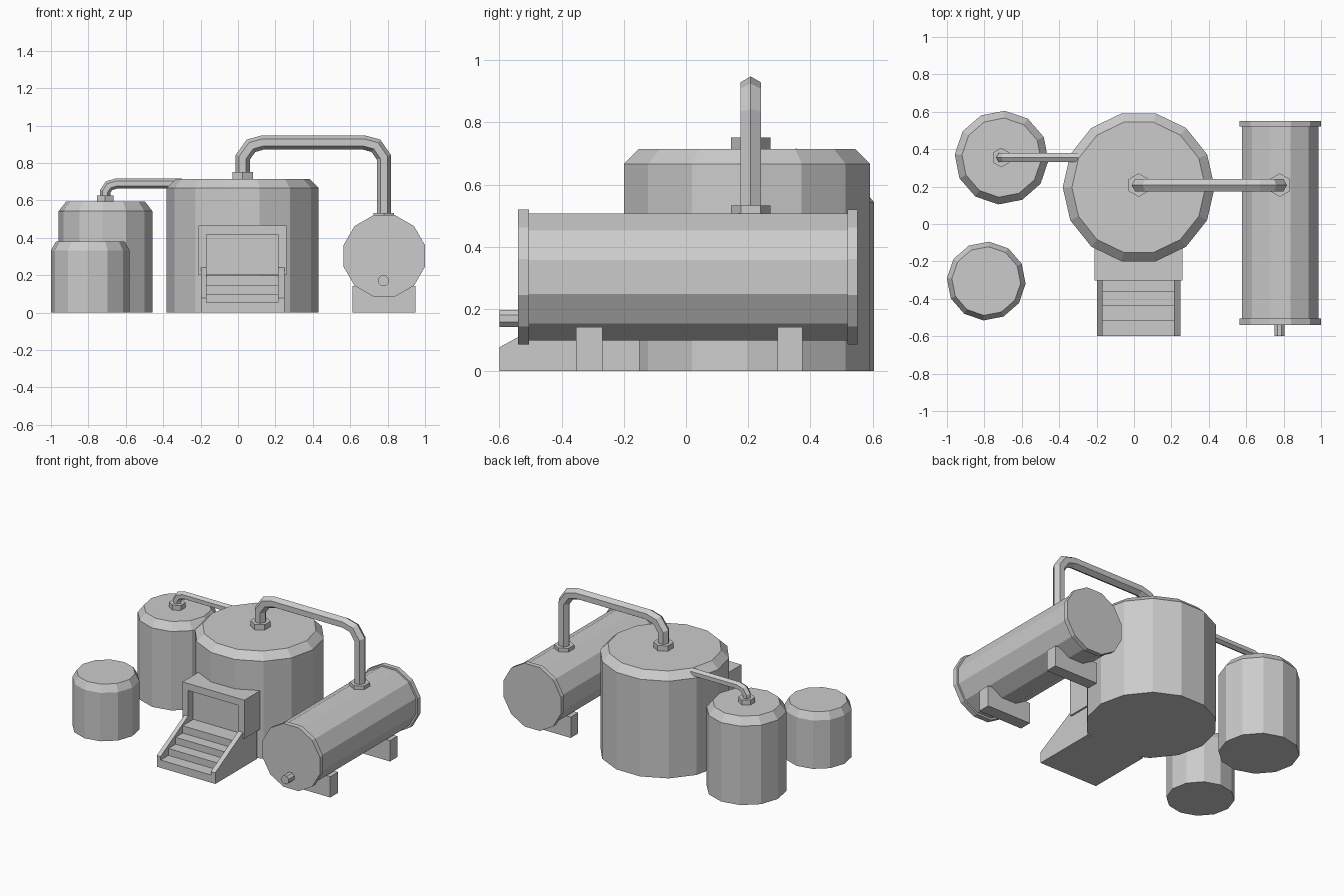
import bpy, bmesh, math
from mathutils import Vector

if "Cube" in bpy.data.objects:
    bpy.data.objects.remove(bpy.data.objects["Cube"])

grey = bpy.data.materials.new("plain grey")
grey.diffuse_color = (0.6, 0.6, 0.6, 1)
grey.use_nodes = True
grey.node_tree.nodes["Principled BSDF"].inputs["Base Color"].default_value = grey.diffuse_color


def finish(name, bm):
    bmesh.ops.recalc_face_normals(bm, faces=bm.faces)
    me = bpy.data.meshes.new(name)
    bm.to_mesh(me)
    bm.free()
    me.materials.append(grey)
    ob = bpy.data.objects.new(name, me)
    bpy.context.collection.objects.link(ob)
    return ob


def skin(name, rings):
    """Join equal rings of points into a closed, capped solid."""
    bm = bmesh.new()
    loops = [[bm.verts.new(p) for p in ring] for ring in rings]
    n = len(loops[0])
    for a, b in zip(loops, loops[1:]):
        for i in range(n):
            j = (i + 1) % n
            bm.faces.new((a[i], a[j], b[j], b[i]))
    bm.faces.new(loops[0])
    bm.faces.new(loops[-1])
    return finish(name, bm)


def turned(name, centre, profile, n, turn=0, axis="Z"):
    """Polygonal solid from (radius, distance along axis) pairs."""
    cx, cy, cz = centre
    rings = []
    for r, h in profile:
        ring = []
        for i in range(n):
            a = math.radians(turn) + math.tau * i / n
            u, v = r * math.cos(a), r * math.sin(a)
            ring.append((cx + u, cy + v, cz + h) if axis == "Z"
                        else (cx + u, cy + h, cz + v))
        rings.append(ring)
    return skin(name, rings)


def box(name, x0, x1, y0, y1, z0, z1):
    ring = [(x0, y0), (x1, y0), (x1, y1), (x0, y1)]
    return skin(name, [[(x, y, z) for x, y in ring] for z in (z0, z1)])


def slab_x(name, outline, x0, x1):
    """Side outline of (y, z) points extruded across x."""
    return skin(name, [[(x, y, z) for y, z in outline] for x in (x0, x1)])


def pipe(name, path, y, r):
    """Hexagonal pipe along an (x, z) path with mitred bends."""
    pts = [Vector((x, 0, z)) for x, z in path]
    side = Vector((0, 1, 0))
    rings = []
    for i, p in enumerate(pts):
        d0 = (p - pts[max(i - 1, 0)]).normalized()
        d1 = (pts[min(i + 1, len(pts) - 1)] - p).normalized()
        d = (d0 + d1).normalized()
        half = d.dot(d1 if d1.length else d0)
        up = d.cross(side) / half
        rings.append([p + Vector((0, y, 0))
                      + up * r * math.cos(k * math.tau / 6)
                      + side * r * math.sin(k * math.tau / 6)
                      for k in range(6)])
    return skin(name, rings)


# Upright tanks with chamfered tops
turned("main_tank", (0.025, 0.196, 0),
       [(0.406, 0), (0.406, 0.667), (0.357, 0.715)], 14)
turned("rear_tank", (-0.708, 0.355, 0),
       [(0.251, 0), (0.251, 0.542), (0.212, 0.593)], 12, -4)
turned("small_tank", (-0.79, -0.305, 0),
       [(0.211, 0), (0.211, 0.332), (0.184, 0.38)], 12, -4)

# Horizontal tank with end flanges, outlet and feet
HX, HZ = 0.782, 0.303
turned("horizontal_tank", (HX, 0, HZ), [(0.212, -0.51), (0.212, 0.53)], 12, 15, "Y")
for end, y0, y1 in (("front", -0.54, -0.505), ("back", 0.52, 0.552)):
    turned(end + "_flange", (HX, 0, HZ), [(0.225, y0), (0.225, y1)], 12, 15, "Y")
turned("outlet_stub", (0.778, 0, 0.17), [(0.03, -0.6), (0.03, -0.53)], 8, 22.5, "Y")
for end, y0, y1 in (("front", -0.353, -0.268), ("back", 0.295, 0.375)):
    box(end + "_foot", 0.613, 0.948, y0, y1, 0, 0.143)

# Hexagonal pipe collars
for name, x, y, z0, z1, r in (("main_collar", 0.025, 0.208, 0.70, 0.752, 0.063),
                              ("horizontal_collar", 0.78, 0.208, 0.49, 0.533, 0.063),
                              ("rear_collar", -0.71, 0.355, 0.58, 0.627, 0.052)):
    turned(name, (x, y, 0), [(r, z0), (r, z1)], 6, 90)

# Connecting pipes
pipe("overhead_pipe", [(0.025, 0.74), (0.025, 0.83), (0.07, 0.892), (0.135, 0.91),
                       (0.67, 0.91), (0.737, 0.892), (0.78, 0.83), (0.78, 0.51)],
     0.208, 0.038)
pipe("rear_pipe", [(-0.71, 0.61), (-0.71, 0.648), (-0.69, 0.678), (-0.65, 0.69),
                   (-0.30, 0.69)], 0.355, 0.027)

# Hatch housing: back block and frame around a recess
X0, X1, IX0, IX1 = -0.21, 0.26, -0.168, 0.214
box("hatch_block", X0, X1, -0.25, -0.02, 0.2, 0.465)
frame = [(X0, 0.2), (IX0, 0.2), (IX0, 0.417), (IX1, 0.417),
         (IX1, 0.2), (X1, 0.2), (X1, 0.465), (X0, 0.465)]
skin("hatch_frame", [[(x, y, z) for x, z in frame] for y in (-0.302, -0.25)])

# Stair: sloping side walls with steps between them
wall = [(-0.6, 0), (-0.15, 0), (-0.15, 0.24), (-0.302, 0.24), (-0.6, 0.077)]
slab_x("left_stair_wall", wall, -0.197, IX0)
slab_x("right_stair_wall", wall, IX1, 0.248)
steps = [(-0.15, 0), (-0.6, 0)]
for y0, y1, z in ((-0.6, -0.515, 0.053), (-0.515, -0.437, 0.1),
                  (-0.437, -0.36, 0.147), (-0.36, -0.15, 0.197)):
    steps += [(y0, z), (y1, z)]
slab_x("stair_steps", steps, IX0, IX1)
